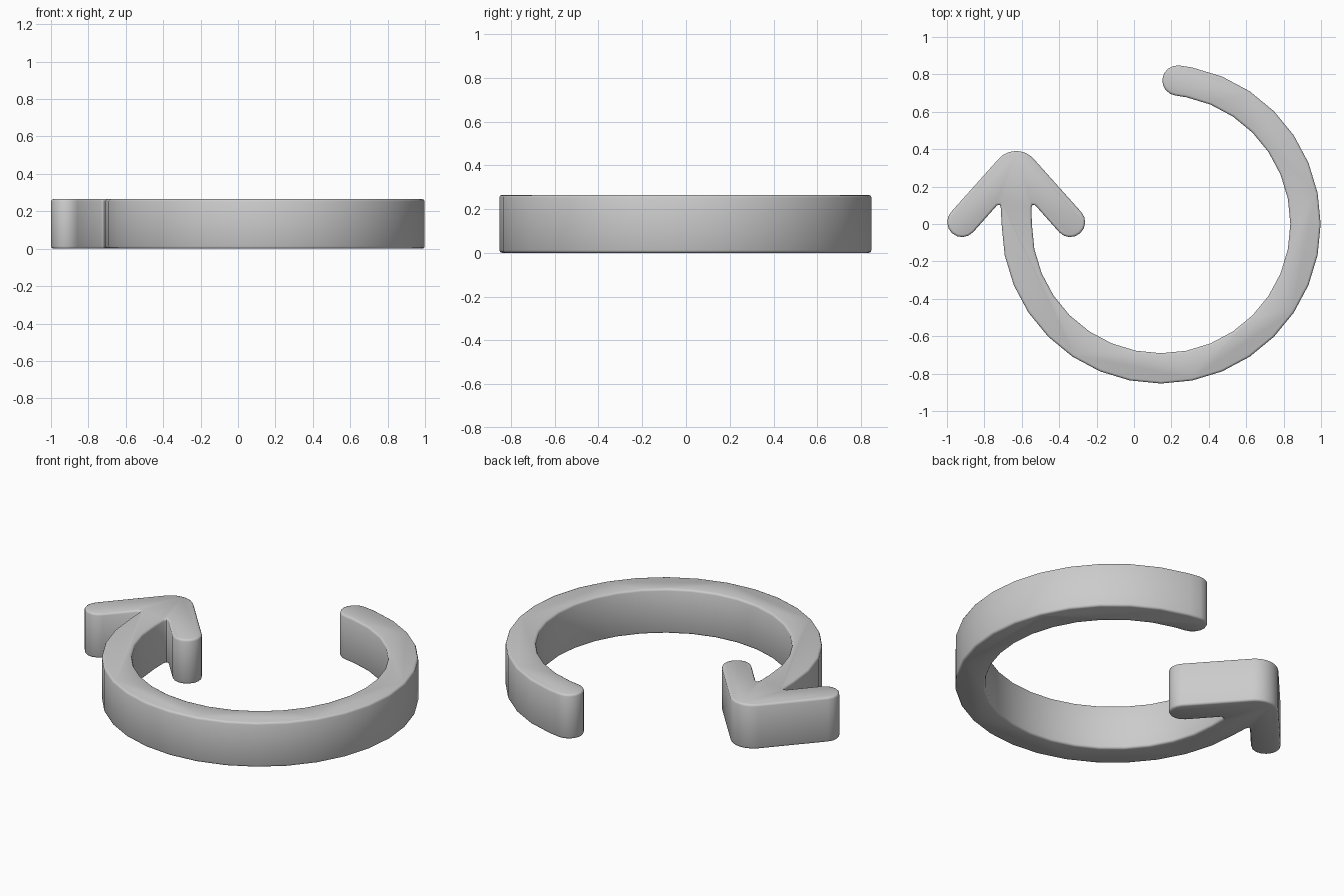
import bpy, bmesh
from math import cos, sin, radians

if "Cube" in bpy.data.objects:
    bpy.data.objects.remove(bpy.data.objects["Cube"])

HEIGHT = 0.265
CX, R_OUT, R_IN = 0.145, 0.853, 0.691   # ring
AXIS = -0.63                            # arrowhead mirror line


def arc(cx, cy, r, start, end, steps):
    angles = [radians(start + (end - start) * i / steps) for i in range(steps + 1)]
    return [(cx + r * cos(a), cy + r * sin(a)) for a in angles]


# Ring: outer and inner edges in 11.25 degree steps, with a rounded free end
END = 443.5
STEPS = 23
angles = [180 + 11.25 * i for i in range(STEPS + 1)] + [END]
outer = [(CX + R_OUT * cos(radians(a)), R_OUT * sin(radians(a))) for a in angles]
inner = [(CX + R_IN * cos(radians(a)), R_IN * sin(radians(a))) for a in reversed(angles)]
mid = (R_OUT + R_IN) / 2
cap = arc(CX + mid * cos(radians(END)), mid * sin(radians(END)),
          (R_OUT - R_IN) / 2, END, END + 180, 8)[1:-1]

# Right half of the arrowhead: notch, barb end, blunt tip
half = [(-0.548, 0.085), (-0.543, 0.103), (-0.528, 0.1)]
half += arc(-0.341, 0.01, 0.08, -138, 42, 8)
half += arc(AXIS, 0.264, 0.126, 42, 90, 5)
mirrored = [(2 * AXIS - x, y) for x, y in reversed(half[:-1])]

# Extrude the whole outline
outline = outer + cap + inner + half + mirrored
bm = bmesh.new()
face = bm.faces.new([bm.verts.new((x, y, 0)) for x, y in outline])
top = bmesh.ops.extrude_face_region(bm, geom=[face], use_keep_orig=True)
bmesh.ops.translate(bm, vec=(0, 0, HEIGHT),
                    verts=[v for v in top["geom"] if isinstance(v, bmesh.types.BMVert)])
bmesh.ops.recalc_face_normals(bm, faces=bm.faces)

# Soften the top and bottom rims
rims = [e for e in bm.edges if abs(e.verts[0].co.z - e.verts[1].co.z) < 1e-5]
bmesh.ops.bevel(bm, geom=rims, offset=0.013, offset_type='OFFSET', segments=2,
                profile=0.5, affect='EDGES', clamp_overlap=True)

mesh = bpy.data.meshes.new("circular_arrow")
bm.to_mesh(mesh)
bm.free()
arrow = bpy.data.objects.new("circular_arrow", mesh)
bpy.context.collection.objects.link(arrow)
bpy.context.view_layer.objects.active = arrow
arrow.select_set(True)
bpy.ops.object.shade_smooth_by_angle(angle=radians(50))
